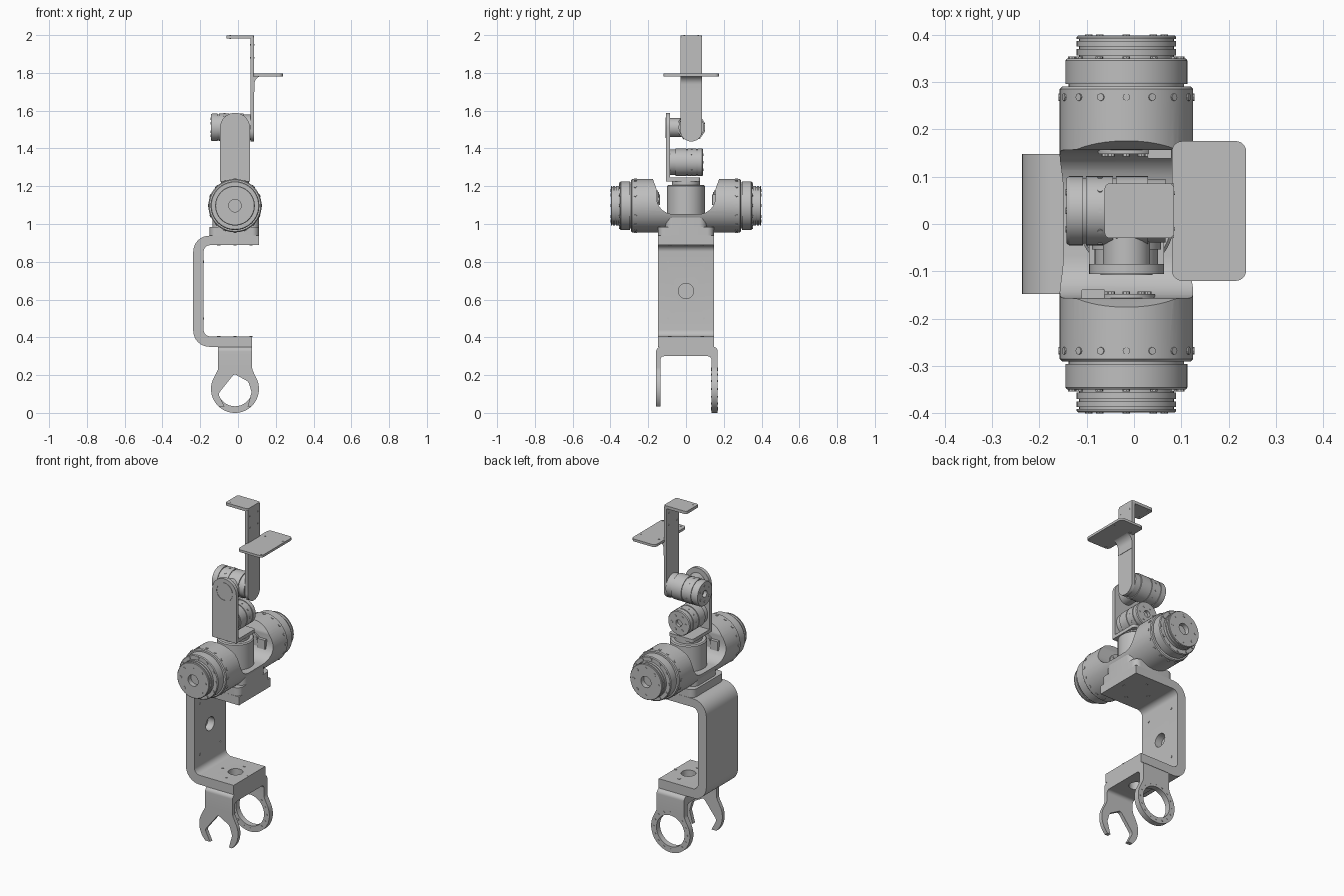
import bpy, bmesh
from math import pi, cos, sin, radians
from mathutils import Matrix, Vector

old = bpy.data.objects.get("Cube")
if old:
    bpy.data.objects.remove(old)

SHADE = (0.52, 0.52, 0.52, 1)
grey = bpy.data.materials.new("machined_grey")
grey.use_nodes = True
grey.diffuse_color = SHADE
grey.node_tree.nodes["Principled BSDF"].inputs["Base Color"].default_value = SHADE

PLACE = {"x": lambda a, b, t: (t, a, b), "y": lambda a, b, t: (a, t, b), "z": lambda a, b, t: (a, b, t)}
TURN = {"x": Matrix.Rotation(pi / 2, 4, "Y"), "y": Matrix.Rotation(-pi / 2, 4, "X"), "z": Matrix()}
CX = -0.016     # common centre line of the joints
DRUM_Z = 1.097
parts = []


def finish(name, bm):
    bmesh.ops.recalc_face_normals(bm, faces=bm.faces)
    mesh = bpy.data.meshes.new(name)
    bm.to_mesh(mesh)
    bm.free()
    mesh.materials.append(grey)
    ob = bpy.data.objects.new(name, mesh)
    bpy.context.collection.objects.link(ob)
    parts.append(ob)
    return ob


def rounded(corners, steps=8):
    """Outline whose corners (a, b, radius) are turned into arcs."""
    out = []
    for i, c in enumerate(corners):
        p = Vector(c[:2])
        if len(c) < 3:
            out.append(p)
            continue
        u = (Vector(corners[i - 1][:2]) - p).normalized()
        v = (Vector(corners[(i + 1) % len(corners)][:2]) - p).normalized()
        half = u.angle(v) / 2
        mid = p + (u + v).normalized() * c[2] / sin(half)
        reach = c[2] * cos(half) / sin(half)
        start, end = (p + u * reach - mid).normalized(), (p + v * reach - mid).normalized()
        out += [mid + start.slerp(end, k / steps).normalized() * c[2] for k in range(steps + 1)]
    return out


def prism(name, corners, axis, lo, hi):
    """Extrude a rounded outline along an axis."""
    bm = bmesh.new()
    ring = [bm.verts.new(PLACE[axis](p[0], p[1], lo)) for p in rounded(corners)]
    face = bm.faces.new(ring)
    ext = bmesh.ops.extrude_face_region(bm, geom=[face], use_keep_orig=True)
    moved = [g for g in ext["geom"] if isinstance(g, bmesh.types.BMVert)]
    bmesh.ops.translate(bm, verts=moved, vec=PLACE[axis](0, 0, hi - lo))
    return finish(name, bm)


def slab(name, x, y, z, r=0.02):
    corners = [(x[0], y[0], r), (x[1], y[0], r), (x[1], y[1], r), (x[0], y[1], r)]
    return prism(name, corners, "z", *z)


def lathe(name, profile, axis, centre, steps=56):
    """Spin a (radius, distance) profile around an axis."""
    bm = bmesh.new()
    vs = [bm.verts.new((r, 0, t)) for r, t in profile]
    es = [bm.edges.new(pair) for pair in zip(vs, vs[1:])]
    bmesh.ops.spin(bm, geom=vs + es, cent=(0, 0, 0), axis=(0, 0, 1), angle=2 * pi, steps=steps)
    bmesh.ops.remove_doubles(bm, verts=bm.verts, dist=1e-5)
    bmesh.ops.transform(bm, verts=bm.verts, matrix=Matrix.Translation(centre) @ TURN[axis])
    return finish(name, bm)


def rod(name, r, lo, hi, axis, centre):
    return lathe(name, [(0, lo), (r, lo), (r, hi), (0, hi)], axis, centre)


def bolts(name, count, ring, t, axis, centre, radial=False, r=0.008, h=0.008):
    """Ring of bolt heads pointing along the axis or outward."""
    bm = bmesh.new()
    for k in range(count):
        spin = Matrix.Rotation(2 * pi * k / count, 4, "Z")
        m = Matrix.Translation(centre) @ TURN[axis] @ spin @ Matrix.Translation((ring, 0, t))
        if radial:
            m = m @ TURN["x"]
        bmesh.ops.create_cone(bm, cap_ends=True, segments=8, radius1=r, radius2=r, depth=h, matrix=m)
    return finish(name, bm)


def combine(ob, tool, how="DIFFERENCE"):
    """Apply a boolean and discard the tool."""
    mod = ob.modifiers.new(how, "BOOLEAN")
    mod.operation, mod.object, mod.solver = how, tool, "EXACT"
    bpy.context.view_layer.update()
    ev = ob.evaluated_get(bpy.context.evaluated_depsgraph_get())
    mesh = bpy.data.meshes.new_from_object(ev)
    ob.modifiers.clear()
    ob.data = mesh
    parts.remove(tool)
    bpy.data.objects.remove(tool)


# Base fork: U-shaped body trimmed to a round-ended outline
fork = prism("base_fork", [(-0.158, 0.035), (-0.158, 0.35, 0.025), (0.168, 0.35, 0.025), (0.168, -0.01),
                           (0.135, -0.01), (0.135, 0.3, 0.02), (-0.136, 0.3, 0.02), (-0.136, 0.035)],
             "x", -0.2, 0.2)
arc = [(CX + 0.127 * cos(a), 0.127 + 0.127 * sin(a)) for a in [radians(30 - 6 * k) for k in range(41)]]
outline = [(-0.105, 0.4), (0.075, 0.4), (0.075, 0.23, 0.05)] + arc + [(-0.105, 0.23, 0.05)]
combine(fork, prism("fork_outline", outline, "y", -0.3, 0.3), "INTERSECT")
combine(fork, rod("ring_hole", 0.092, 0, 0.3, "y", (CX, 0, 0.127)))
claw = [(-0.02, 0.207, 0.015), (0.055, 0.165, 0.03), (0.072, 0.11, 0.03), (0.05, 0.03),
        (0.05, -0.1), (-0.07, -0.1), (-0.07, 0.03), (-0.105, 0.1, 0.02)]
combine(fork, prism("claw_gap", claw, "y", -0.3, 0))
combine(fork, rod("fork_bore", 0.04, 0.25, 0.4, "z", (CX, 0, 0)))
for y in (0.135, 0.168):
    bolts("ring_bolts", 16, 0.109, y, "y", (CX, 0, 0.127), r=0.005, h=0.004)

# C-shaped bracket
bracket = prism("c_bracket", [(0.075, 0.35), (-0.237, 0.35, 0.085), (-0.237, 0.938, 0.085), (0.11, 0.938),
                              (0.11, 0.888), (-0.182, 0.888, 0.035), (-0.182, 0.405, 0.035), (0.075, 0.405)],
                "y", -0.148, 0.148)
combine(bracket, rod("bracket_bore", 0.04, 0.3, 0.45, "z", (CX, 0, 0)))
combine(bracket, rod("web_hole", 0.04, -0.225, -0.1, "x", (0, 0, 0.645)))
for z in (0.405, 0.888):
    bolts("bracket_bolts", 4, 0.085, z, "z", (CX, 0, 0), r=0.009, h=0.004)
for y in (-0.095, 0.095):
    for z in (0.5, 0.8):
        rod("web_screw", 0.006, -0.183, -0.179, "x", (0, y, z))

# Housing: pedestal and cross drum with a saddle cut out of its middle
slab("pedestal_plate", (-0.15, 0.11), (-0.147, 0.147), (0.938, 0.985), 0.035)
slab("pedestal_neck", (-0.135, 0.11), (-0.11, 0.11), (0.98, 1.04), 0.04)
housing = lathe("cross_housing", [(0, -0.29), (0.136, -0.29), (0.141, -0.285), (0.141, 0.285),
                                  (0.136, 0.29), (0, 0.29)], "y", (CX, 0, DRUM_Z))
saddle = [(-0.2, 1.3), (-0.157, 1.19, 0.04), (-0.155, 1.052, 0.09), (0.155, 1.052, 0.09),
          (0.157, 1.19, 0.04), (0.2, 1.3)]
combine(housing, prism("saddle_cut", saddle, "x", -0.3, 0.3))

# Stepped end drums, mirrored front and back
for side, s in (("front", -1), ("back", 1)):
    mid = (CX, 0, DRUM_Z)
    steps = [(0, 0.28), (0.122, 0.28), (0.122, 0.296), (0.129, 0.296), (0.129, 0.345), (0.125, 0.35),
             (0.1, 0.35), (0.1, 0.356), (0.105, 0.356), (0.105, 0.37), (0.1, 0.37), (0.1, 0.375),
             (0.105, 0.375), (0.105, 0.387), (0.1, 0.387), (0.1, 0.391), (0.105, 0.391), (0.105, 0.395),
             (0.102, 0.398), (0.033, 0.398), (0.033, 0.37), (0, 0.37)]
    lathe(side + "_drum", [(r, s * t) for r, t in steps], "y", mid)
    bolts(side + "_drum_bolts", 16, 0.14, s * 0.268, "y", mid, radial=True)
    bolts(side + "_rim_bolts", 12, 0.115, s * 0.35, "y", mid)
    bolts(side + "_cap_bolts", 8, 0.08, s * 0.398, "y", mid, h=0.004)
    rod(side + "_inner_hub", 0.06, s * 0.148, s * 0.17, "y", (CX, 0, DRUM_Z + 0.02))
    bolts(side + "_hub_bolts", 8, 0.045, s * 0.147, "y", (CX, 0, DRUM_Z + 0.02))
    near, far = sorted((s * 0.138, s * 0.16))
    x = CX + s * 0.07
    slab(side + "_connector", (x - 0.025, x + 0.025), (near, far), (1.1, 1.155), 0.003)

# Vertical swivel joint
lathe("swivel_joint", [(0, 1.03), (0.1, 1.03), (0.1, 1.2), (0.094, 1.206), (0.075, 1.206),
                       (0.075, 1.23), (0, 1.23)], "z", (CX, 0, 0))

# Elbow bracket: foot plate and round-topped upright
slab("elbow_foot", (-0.095, 0.063), (-0.106, 0.075), (1.225, 1.245), 0.015)
prism("elbow_upright", [(-0.095, 1.225), (-0.095, 1.588, 0.078), (0.063, 1.588, 0.078), (0.063, 1.225)],
      "y", -0.106, -0.085)
lathe("elbow_cover", [(0.055, -0.1), (0.055, -0.108), (0.048, -0.108), (0.048, -0.1)], "y", (CX, 0, 1.51))


def motor(name, axis, centre, lo, hi):
    """Banded motor with a bored end cap at hi."""
    d = hi - lo
    prof = [(0, 0), (0.067, 0), (0.067, 0.18), (0.073, 0.18), (0.073, 0.5), (0.069, 0.5), (0.069, 0.53),
            (0.073, 0.53), (0.073, 0.8), (0.069, 0.8), (0.069, 0.83), (0.073, 0.83), (0.073, 0.97),
            (0.069, 1), (0.02, 1), (0.02, 0.9), (0, 0.9)]
    lathe(name, [(r, lo + t * d) for r, t in prof], axis, centre)
    bolts(name + "_cap_bolts", 6, 0.045, hi, axis, centre, r=0.007, h=0.004)
    bolts(name + "_band_bolts", 10, 0.072, lo + 0.66 * d, axis, centre, radial=True, r=0.005, h=0.006)


motor("lower_motor", "y", (CX, 0, 1.327), -0.086, 0.09)
motor("upper_motor", "x", (0, 0.028, 1.512), 0.067, -0.143)
rod("motor_neck", 0.05, -0.09, 0.0, "y", (CX, 0, 1.51))

# Arm strip with bent top foot, side shelf and fillet under the shelf
prism("arm_strip", [(-0.03, 1.99), (-0.03, 1.437, 0.057), (0.086, 1.437, 0.057), (0.086, 1.99)],
      "x", 0.066, 0.085)
slab("arm_top_foot", (-0.062, 0.085), (-0.03, 0.086), (1.982, 1.999), 0.012)
slab("shelf", (0.08, 0.237), (-0.12, 0.175), (1.782, 1.796), 0.022)
prism("shelf_fillet", [(0.08, 1.785), (0.135, 1.785), (0.087, 1.782, 0.045), (0.087, 1.7), (0.08, 1.7)],
      "y", -0.03, 0.086)
for x in (0.108, 0.225):
    for y in (-0.105, 0.1):
        rod("shelf_screw", 0.005, 1.78, 1.798, "z", (x, y, 0))
for y in (-0.01, 0.065):
    rod("foot_screw", 0.004, 1.98, 2.0, "z", (-0.04, y, 0))
    for z in (1.88, 1.95):
        rod("arm_screw", 0.004, 0.064, 0.087, "x", (0, y, z))

# Smooth the round surfaces, keep the edges crisp
bpy.ops.object.select_all(action="DESELECT")
for ob in parts:
    ob.select_set(True)
bpy.context.view_layer.objects.active = parts[0]
bpy.ops.object.shade_smooth_by_angle(angle=radians(30))
